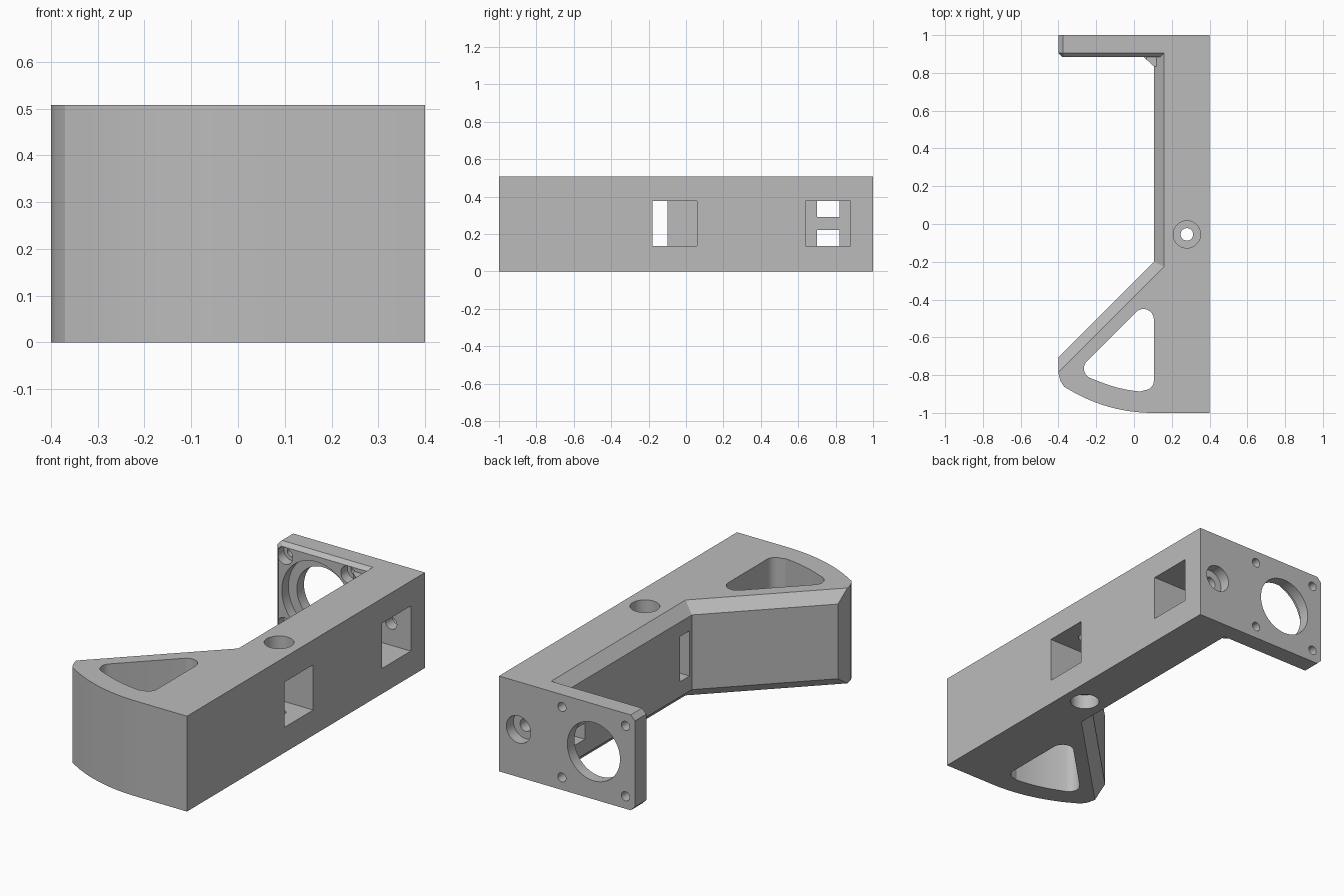
import bpy, bmesh
from math import sin, cos, pi, radians

cube = bpy.data.objects.get("Cube")
if cube:
    bpy.data.objects.remove(cube, do_unlink=True)

H = 0.507          # body height
MID = H / 2
CHAMFER = 0.055

grey = bpy.data.materials.new("plain_grey")
grey.use_nodes = True
colour = (0.5, 0.5, 0.5, 1)
grey.diffuse_color = colour
grey.node_tree.nodes["Principled BSDF"].inputs["Base Color"].default_value = colour


def loft(name, rings):
    """Closed solid through a list of matching point rings."""
    bm = bmesh.new()
    rows = [[bm.verts.new(p) for p in ring] for ring in rings]
    for a, b in zip(rows, rows[1:]):
        for i in range(len(a)):
            j = (i + 1) % len(a)
            bm.faces.new((a[i], a[j], b[j], b[i]))
    bm.faces.new(rows[0])
    bm.faces.new(rows[-1])
    bmesh.ops.recalc_face_normals(bm, faces=bm.faces)
    mesh = bpy.data.meshes.new(name)
    bm.to_mesh(mesh)
    bm.free()
    mesh.materials.append(grey)
    obj = bpy.data.objects.new(name, mesh)
    bpy.context.collection.objects.link(obj)
    return obj


def flat(points, z):
    return [(x, y, z) for x, y in points]


def upright(points, y):
    return [(x, y, z) for x, z in points]


def arc(cx, cy, r, start, end, steps):
    angles = [radians(start + (end - start) * i / steps) for i in range(steps + 1)]
    return [(cx + r * cos(a), cy + r * sin(a)) for a in angles]


def circle(cx, cy, r):
    return arc(cx, cy, r, 0, 354, 59)


def combine(target, tool, operation):
    mod = target.modifiers.new("combine", "BOOLEAN")
    mod.operation = operation
    mod.solver = "EXACT"
    mod.object = tool
    with bpy.context.temp_override(object=target, active_object=target):
        bpy.ops.object.modifier_apply(modifier=mod.name)
    bpy.data.objects.remove(tool, do_unlink=True)


def cut(tool):
    combine(bracket, tool, "DIFFERENCE")


def cut_box(x0, x1, y0, y1, z0, z1):
    base = [(x0, y0), (x1, y0), (x1, y1), (x0, y1)]
    cut(loft("box_cutter", [flat(base, z0), flat(base, z1)]))


def drill_z(x, y, r, z0, z1):
    ring = circle(x, y, r)
    cut(loft("hole_cutter", [flat(ring, z0), flat(ring, z1)]))


def drill_y(x, z, r, y0, y1):
    ring = circle(x, z, r)
    cut(loft("hole_cutter", [upright(ring, y0), upright(ring, y1)]))


# Main beam with the curved wedge foot, chamfered along its inner side
def beam_outline(wall, bend, tip):
    front = [(-0.4, -0.79), (-0.39, -0.83), (-0.37, -0.862)]
    front += arc(0.1, -0.14, 0.86, 239.2, 270, 14)
    return [(0.4, -1), (0.4, 1), (wall, 1), (wall, bend), (-0.4, tip)] + front


full = beam_outline(0.105, -0.2, -0.705)
narrow = beam_outline(0.16, -0.225, -0.785)
bracket = loft("bracket_body", [flat(narrow, 0), flat(full, CHAMFER),
                                flat(full, H - CHAMFER), flat(narrow, H)])


# Motor flange with clipped corners and a bevelled inner face
def flange_outline(inset, clip):
    e, lo, hi = -0.4 + inset, inset, H - inset
    return [(0.25, lo), (e + clip, lo), (e, lo + clip),
            (e, hi - clip), (e + clip, hi), (0.25, hi)]


outer = flange_outline(0, 0.025)
flange = loft("flange", [upright(flange_outline(0.02, 0.015), 0.885),
                         upright(outer, 0.905), upright(outer, 1)])
combine(bracket, flange, "UNION")

# Small web in the inner corner
web = [(0.05, 0.885), (0.105, 0.835), (0.13, 0.835), (0.13, 0.92), (0.05, 0.92)]
combine(bracket, loft("corner_web", [flat(web, 0.04), flat(web, H - 0.04)]), "UNION")

# Rounded triangular opening through the foot
opening = (arc(0.05, -0.505, 0.055, 0, 135, 10)
           + arc(-0.21, -0.765, 0.055, 135, 243, 10)
           + arc(0.1, -0.14, 0.75, 248, 265, 10)
           + arc(0.055, -0.83, 0.05, 270, 360, 8))
cut(loft("opening_cutter", [flat(opening, -0.1), flat(opening, H + 0.1)]))

# Square pockets in the outer side, with windows through the inner wall
Z0, Z1 = 0.135, 0.375
cut_box(0.165, 0.5, -0.18, 0.06, Z0, Z1)
cut_box(0.0, 0.2, -0.18, -0.1, Z0, Z1)
cut_box(0.165, 0.5, 0.64, 0.88, Z0, Z1)
for low, high in ((Z0, 0.22), (0.29, Z1)):
    cut_box(0.0, 0.2, 0.70, 0.82, low, high)

# Vertical screw hole, counterbored at both ends
drill_z(0.28, -0.055, 0.033, -0.1, H + 0.1)
drill_z(0.28, -0.055, 0.072, -0.1, 0.08)
drill_z(0.28, -0.055, 0.072, H - 0.08, H + 0.1)

# Counterbored screw hole in the back, reaching the rear pocket
drill_y(0.285, MID, 0.033, 0.8, 1.1)
drill_y(0.285, MID, 0.072, 0.94, 1.1)

# Motor opening and its four screw holes, wider on the inner side
CX = -0.157
drill_y(CX, MID, 0.155, 0.8, 1.1)
drill_y(CX, MID, 0.205, 0.86, 0.94)
for sx in (-1, 1):
    for sz in (-1, 1):
        x, z = CX + sx * 0.187, MID + sz * 0.187
        drill_y(x, z, 0.024, 0.8, 1.1)
        drill_y(x, z, 0.045, 0.86, 0.94)

# Smooth round walls, keep hard edges
bpy.ops.object.select_all(action="DESELECT")
bracket.select_set(True)
bpy.context.view_layer.objects.active = bracket
bpy.ops.object.shade_smooth_by_angle(angle=radians(25))
